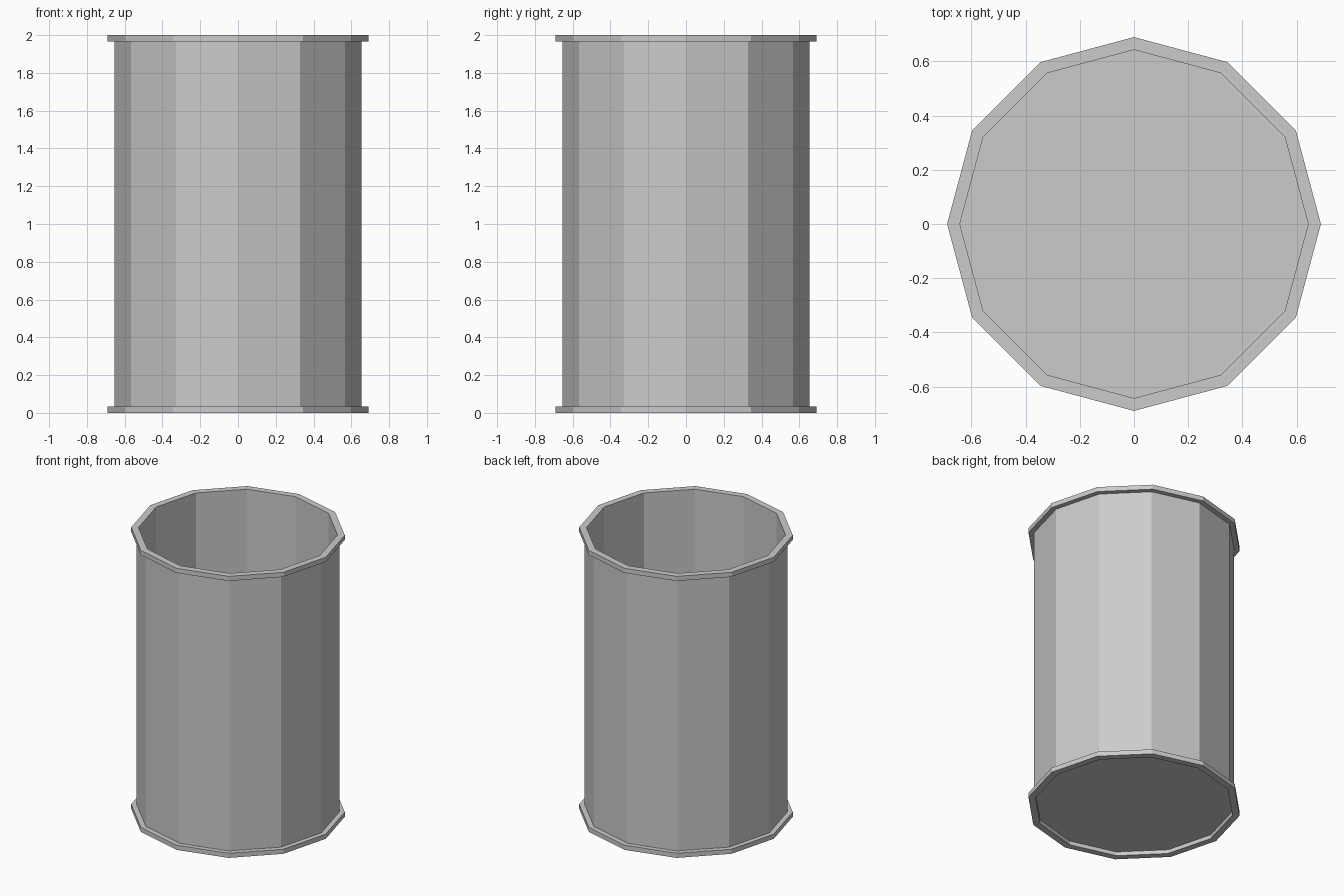
import bpy, bmesh
from math import cos, sin, pi

if "Cube" in bpy.data.objects:
    bpy.data.objects.remove(bpy.data.objects["Cube"])

SIDES = 12


def ring(bm, r, z):
    return [bm.verts.new((r * cos(2 * pi * i / SIDES), r * sin(2 * pi * i / SIDES), z))
            for i in range(SIDES)]


def finish(name, bm):
    bmesh.ops.recalc_face_normals(bm, faces=bm.faces[:])
    mesh = bpy.data.meshes.new(name)
    bm.to_mesh(mesh)
    bm.free()
    obj = bpy.data.objects.new(name, mesh)
    bpy.context.collection.objects.link(obj)


def lathe(name, profile):
    """Closed (radius, z) profile turned into a faceted ring."""
    bm = bmesh.new()
    rings = [ring(bm, r, z) for r, z in profile]
    for a, b in zip(rings, rings[1:] + rings[:1]):
        for i in range(SIDES):
            j = (i + 1) % SIDES
            bm.faces.new((a[i], a[j], b[j], b[i]))
    finish(name, bm)


# Thin wall with a projecting rim at both ends
INNER, OUTER, RIM, LIP = 0.643, 0.655, 0.69, 0.033
lathe("barrel_wall", [(INNER, 0), (RIM, 0), (RIM, LIP), (OUTER, LIP),
                      (OUTER, 2 - LIP), (RIM, 2 - LIP), (RIM, 2), (INNER, 2)])

# Floor plate, slightly recessed inside the bottom rim
bm = bmesh.new()
low, high = ring(bm, INNER, 0.028), ring(bm, INNER, 0.038)
bm.faces.new(low)
bm.faces.new(high)
for i in range(SIDES):
    j = (i + 1) % SIDES
    bm.faces.new((low[i], low[j], high[j], high[i]))
finish("barrel_floor", bm)
